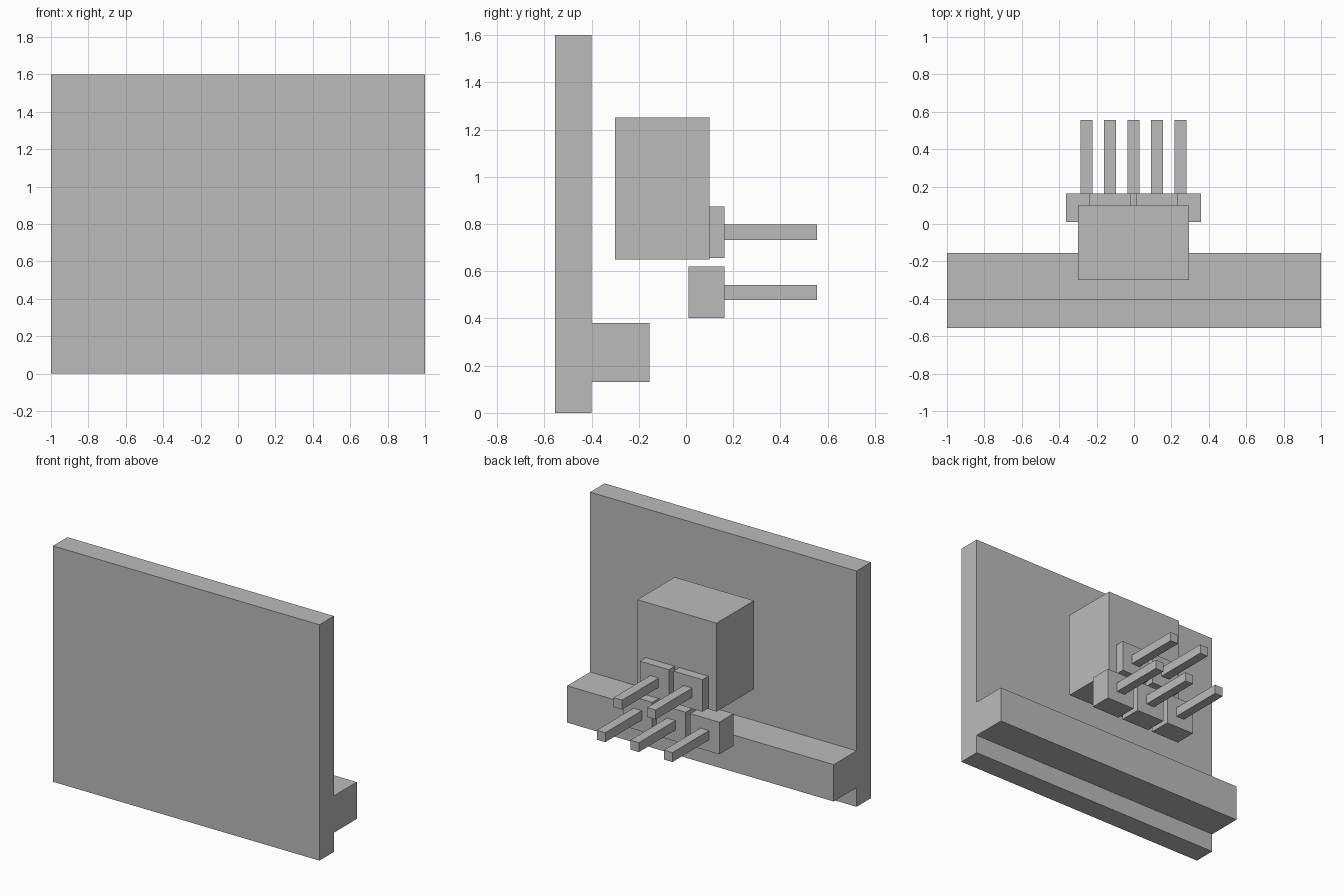
import bpy
import bmesh
from mathutils import Vector

default_cube = bpy.data.objects.get("Cube")
if default_cube:
    bpy.data.objects.remove(default_cube, do_unlink=True)

# Single plain grey
grey = bpy.data.materials.new("plain_grey")
grey.use_nodes = True
colour = (0.5, 0.5, 0.5, 1)
grey.diffuse_color = colour
grey.node_tree.nodes["Principled BSDF"].inputs["Base Color"].default_value = colour


def box(name, x, y, z):
    """Box spanning the given (low, high) range on each axis."""
    bm = bmesh.new()
    bmesh.ops.create_cube(bm, size=1)
    size = Vector([high - low for low, high in (x, y, z)])
    middle = Vector([(low + high) / 2 for low, high in (x, y, z)])
    bmesh.ops.scale(bm, vec=size, verts=bm.verts)
    bmesh.ops.translate(bm, vec=middle, verts=bm.verts)
    mesh = bpy.data.meshes.new(name)
    bm.to_mesh(mesh)
    bm.free()
    mesh.materials.append(grey)
    obj = bpy.data.objects.new(name, mesh)
    bpy.context.collection.objects.link(obj)
    return obj


def span(centre, width):
    return (centre - width / 2, centre + width / 2)


# Upright panel with a ledge along its back
box("front_panel", (-1, 1), (-0.555, -0.4), (0, 1.6))
box("ledge", (-1, 1), (-0.4, -0.155), (0.13, 0.38))

# Large block behind the panel
box("main_block", (-0.3, 0.295), (-0.3, 0.1), (0.65, 1.25))

# Two staggered rows of small blocks, each with a rod pointing back
BLOCK, ROD, PITCH, OFFSET = 0.218, 0.064, 0.252, -0.003
rows = {"upper": (0.765, (-0.5, 0.5)), "lower": (0.51, (-1, 0, 1))}
for row, (height, steps) in rows.items():
    for number, step in enumerate(steps, 1):
        x = OFFSET + step * PITCH
        box(f"{row}_block_{number}", span(x, BLOCK), (0.01, 0.163), span(height, BLOCK))
        box(f"{row}_rod_{number}", span(x, ROD), (0.163, 0.555), span(height, ROD))
